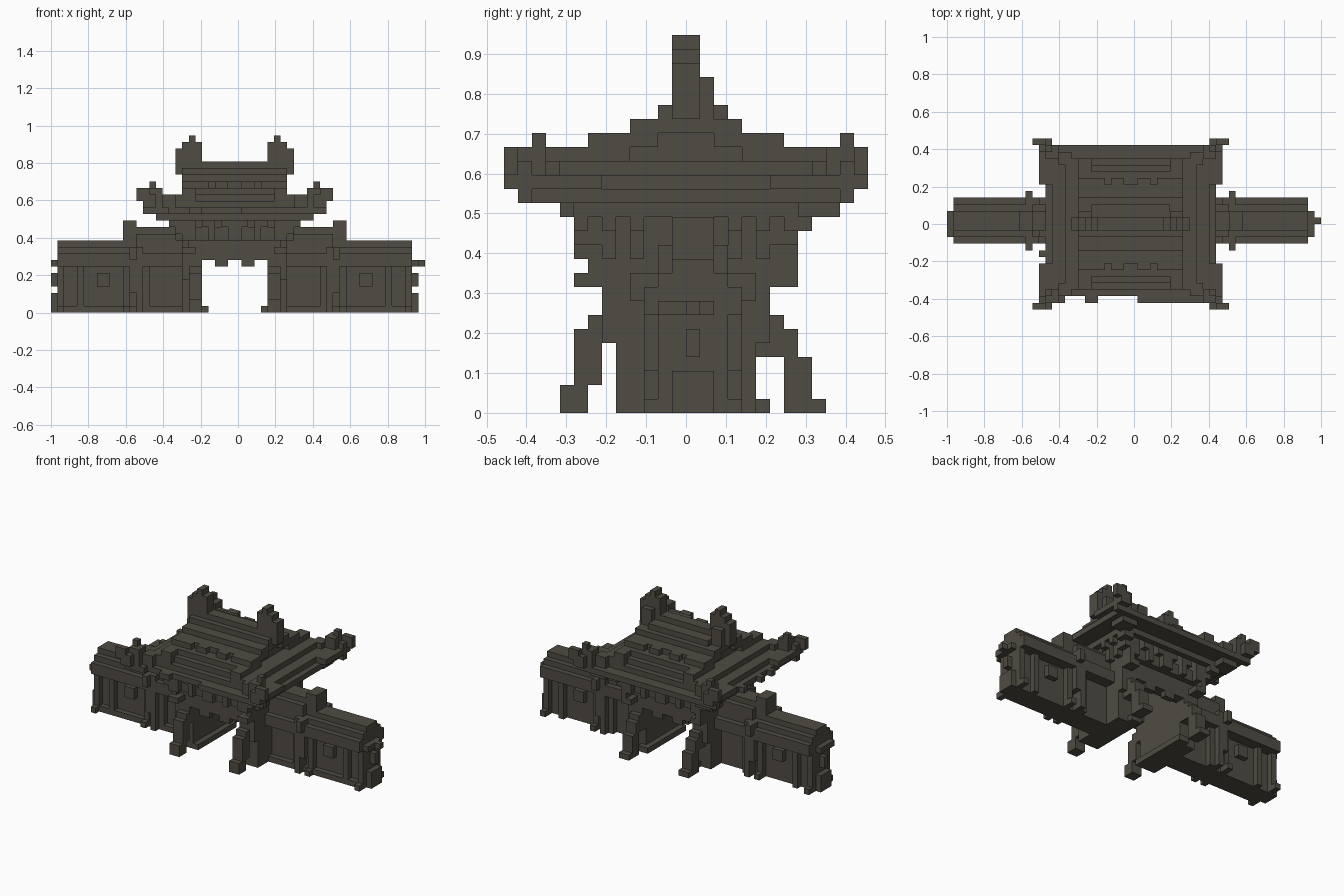
import bpy
import bmesh
from mathutils import Vector

default_cube = bpy.data.objects.get("Cube")
if default_cube:
    bpy.data.objects.remove(default_cube, do_unlink=True)

UNIT = 2 / 57  # edge length of one block

stone = bpy.data.materials.new("dark weathered stone")
stone.use_nodes = True
stone_colour = (0.080, 0.072, 0.056, 1)
stone.diffuse_color = stone_colour
stone.node_tree.nodes["Principled BSDF"].inputs["Base Color"].default_value = stone_colour


def add_block(bm, x, y, z):
    """Add one cuboid from three (low, high) ranges in block units."""
    cube = bmesh.ops.create_cube(bm, size=1)
    low = Vector((min(x) - 0.5, min(y), min(z)))
    high = Vector((max(x) - 0.5, max(y), max(z)))
    for vert in cube["verts"]:
        for axis in range(3):
            side = high if vert.co[axis] > 0 else low
            vert.co[axis] = side[axis] * UNIT


def part(name, blocks, sides=True, ends=False, middle=0):
    """Make an object of blocks, mirrored left-right and/or front-back."""
    bm = bmesh.new()
    for x, y, z in blocks:
        for sx in ((1, -1) if sides else (1,)):
            for flip in ((False, True) if ends else (False,)):
                px = [sx * v for v in x]
                py = [2 * middle - v for v in y] if flip else y
                add_block(bm, px, py, z)
    mesh = bpy.data.meshes.new(name)
    bm.to_mesh(mesh)
    bm.free()
    mesh.materials.append(stone)
    obj = bpy.data.objects.new(name, mesh)
    bpy.context.collection.objects.link(obj)
    return obj


def ring(outer_x, outer_y, inner_x, inner_y, z):
    """Blocks of a hollow rectangular course, one quarter mirrored later."""
    return [((0, outer_x), (inner_y, outer_y), z),
            ((inner_x, outer_x), (0, inner_y), z)]


# Side walls with plinth, posts and window panels
part("wall_body", [((8, 27), (-1, 2), (0, 9))])
part("wall_plinth", [((8, 27), (-2, 2), (0, 1))])
part("wall_end", [((27, 28), (-1, 2), (0, 3)),
                  ((27, 28), (0, 1), (4, 6)),
                  ((26, 28), (-2, 2), (7, 8))])
part("wall_posts", [((x, x + 1), (-2, 3), (0, 8)) for x in (13, 16, 23, 26)])
part("wall_post_feet", [((x, x + 1), (-3, 4), (0, 1)) for x in (16, 26)])
part("wall_tall_post", [((15, 16), (-3, 4), (3, 8)),
                        ((14, 15), (-3, 4), (0, 10))])
part("window_panel", [((19, 21), (2, 3), (4, 6))], ends=True, middle=0.5)
part("wall_end_finial", [((28, 29), (0, 1), (7, 8))], sides=False)

# Stepped roof on the side walls
part("wall_roof", [((8, 27), (-3, 4), (7, 9)),
                   ((8, 27), (-2, 3), (9, 10)),
                   ((8, 27), (-1, 2), (10, 11))])

# Raised wall section beside the gate
part("shoulder_roof", [((8, 15), (-2, 3), (9, 12)),
                       ((8, 15), (-1, 2), (12, 13)),
                       ((15, 17), (-1, 2), (10, 14))])
part("shoulder_bracket", [((15, 16), (-4, -2), (8, 10)), ((15, 16), (3, 5), (8, 10))])

# Gate piers, stepped feet and leaning legs
part("pier", [((5, 8), (-5, 5), (0, 13)),
              ((5, 8), (-6, 6), (5, 9))])
part("upper_column", [((5, 8), (4, 6), (9, 13))], ends=True)
part("pier_foot", [((4, 6), (-5, 6), (0, 1))])
part("leg_knee", [((5, 7), (5, 7), (5, 7)),
                  ((5, 7), (6, 8), (4, 6))], ends=True)
part("front_leg", [((5, 7), (-8, -6), (2, 4)), ((5, 7), (-9, -7), (0, 2))])
part("back_leg", [((5, 7), (5, 6), (4, 5)), ((5, 7), (7, 9), (1, 4)),
                  ((5, 7), (7, 10), (0, 1))])

# Lintels, ceiling and hanging drops over the passage
part("lintel", [((0, 6), (4, 6), (8, 12)),
                ((0, 7), (5, 7), (11, 13)),
                ((0, 8), (3, 5), (12, 14))], ends=True)
part("ceiling", [((0, 8), (-5, 5), (13, 14))])
part("hanging_drop", [((1, 3), (5, 6), (7, 9))], ends=True)

# Bracket sets carrying the eaves
part("eave_bracket",
     [block for x in (0, 3, 6)
      for block in (((x, x + 1), (6, 8), (11, 13)),
                    ((x, x + 2), (6, 8), (13, 15)))], ends=True)
part("corner_bracket", [((6, 8), (6, 8), (9, 10)), ((7, 8), (6, 7), (10, 11)),
                        ((7, 8), (6, 8), (11, 13)), ((7, 9), (6, 8), (12, 14)),
                        ((8, 10), (7, 8), (13, 15)),
                        ((10, 12), (8, 9), (14, 16))], ends=True)
part("back_corner_bracket", [((7, 8), (7, 8), (10, 11)),
                             ((8, 10), (8, 9), (13, 14)),
                             ((9, 12), (9, 11), (14, 15))])
part("side_bracket", [block for y in (0, 3, 5)
                      for block in (((8, 9), (y, y + 1), (11, 14)),
                                    ((8, 10), (y, y + 1), (13, 15)))], ends=True)
part("eave_beam", ring(10, 9, 9, 8, (14, 15)), ends=True)

# Main roof in hollow stepped courses
courses = ring(13, 11, 10, 8, (15, 16))
courses += ring(12, 10, 9, 8, (16, 17))
courses += ring(10, 9, 7, 6, (17, 18))
for i, depth in enumerate((8, 6, 4)):
    courses.append(((0, 8), (depth - 3, depth), (18 + i, 19 + i)))
part("main_roof", courses, ends=True)
part("upper_roof", [((0, 8), (-2, 2), (20, 22))])
part("gable_wall", [((6, 7), (-6, 6), (15, 19)), ((6, 7), (-3, 3), (19, 21))])
part("eave_edge_back", [((0, 13), (11, 12), (15, 16))])
part("eave_edge_front", [(x, (-12, -11), (15, 16))
                         for x in ((1, 12), (-7, -5), (-13, -10))], sides=False)
part("eave_side_upturn", [((13, 14), (6, 12), (16, 17)),
                          ((12, 13), (6, 11), (16, 17))], ends=True)
part("eave_side_tiles", [((-14, -13), (y, y + 1), (15, 16)) for y in (-5, -2, 3)],
     sides=False)

# Rows of raised roof tiles
part("roof_tiles", [((x, x + 2), (y, y + 1), (z, z + 1))
                    for x in (1, 4) for y, z in ((6, 19), (3, 20))], ends=True)

# Sloping gable ridges and corner hip ridges
part("gable_ridge", [((6, 8), (4, 7), (18, 20)),
                     ((6, 8), (2, 4), (19, 21)),
                     ((6, 8), (7, 10), (17, 19))], ends=True)
part("hip_ridge", [((8, 10), (7, 10), (16, 18)),
                   ((9, 11), (9, 11), (16, 18)),
                   ((11, 13), (10, 12), (15, 19)),
                   ((12, 14), (11, 12), (15, 18)),
                   ((13, 15), (12, 13), (17, 19)),
                   ((12, 14), (12, 13), (16, 18))], ends=True)
part("hip_spike", [((12, 13), (-11, -10), (19, 20)), ((12, 13), (11, 12), (19, 20))])

# Top ridge with paired finials
part("top_ridge", [((0, 9), (-1, 1), (21, 23)), ((0, 6), (-2, 3), (21, 22))])
part("ridge_finial", [((5, 9), (-1, 1), (22, 25)),
                      ((5, 8), (-1, 1), (25, 26)),
                      ((6, 7), (-1, 1), (26, 27)),
                      ((6, 8), (1, 2), (22, 24))])
